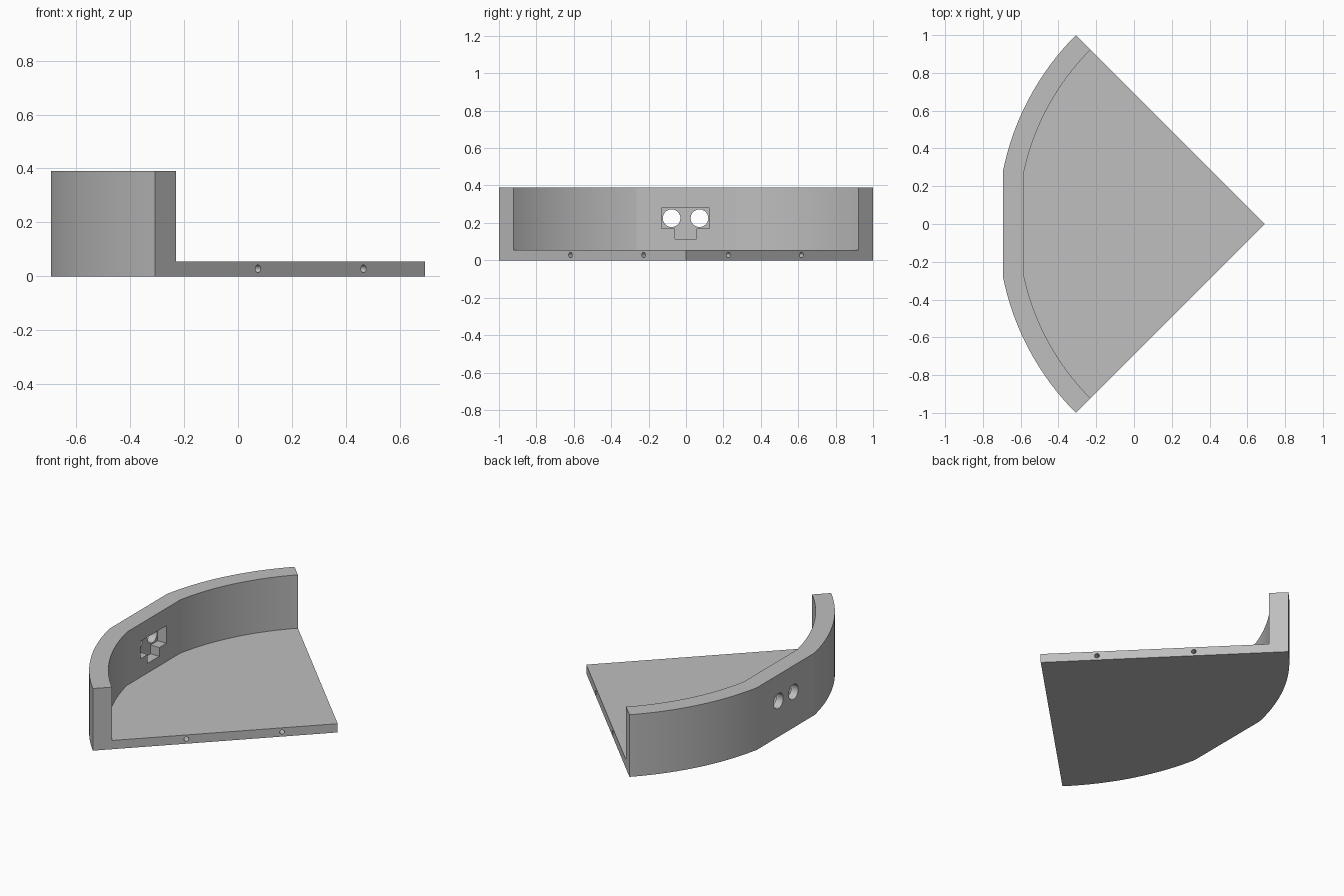
import bpy, bmesh, math
from mathutils import Vector, Matrix

if "Cube" in bpy.data.objects:
    bpy.data.objects.remove(bpy.data.objects["Cube"], do_unlink=True)

APEX = 0.6925            # x of the pointed corner
R_OUT, R_IN = 1.4142, 1.3046
FLAT = 0.2036            # half angle of the flat middle panel
FLOOR, TOP = 0.055, 0.39
STEPS = 28

grey = bpy.data.materials.new("plain_grey")
grey.use_nodes = True
colour = (0.52, 0.52, 0.52, 1)
grey.diffuse_color = colour
grey.node_tree.nodes["Principled BSDF"].inputs["Base Color"].default_value = colour


def make_object(name, bm):
    bmesh.ops.recalc_face_normals(bm, faces=bm.faces)
    mesh = bpy.data.meshes.new(name)
    bm.to_mesh(mesh)
    bm.free()
    mesh.materials.append(grey)
    ob = bpy.data.objects.new(name, mesh)
    bpy.context.collection.objects.link(ob)
    return ob


# Quarter-circle outline: two arcs joined by a straight middle panel
half = [FLAT + (math.pi / 4 - FLAT) * i / STEPS for i in range(STEPS + 1)]
angles = [-a for a in reversed(half)] + half


def arc(bm, radius, z):
    return [bm.verts.new((APEX - radius * math.cos(a), radius * math.sin(a), z))
            for a in angles]


# Floor and curved wall as one solid
bm = bmesh.new()
out_low, out_top = arc(bm, R_OUT, 0), arc(bm, R_OUT, TOP)
in_low, in_top = arc(bm, R_IN, FLOOR), arc(bm, R_IN, TOP)
tip_low = bm.verts.new((APEX, 0, 0))
tip_top = bm.verts.new((APEX, 0, FLOOR))
bm.faces.new(out_low + [tip_low])
bm.faces.new(in_low + [tip_top])
for a, b in ((out_low, out_top), (out_top, in_top), (in_top, in_low)):
    for i in range(len(angles) - 1):
        bm.faces.new((a[i], a[i + 1], b[i + 1], b[i]))
for end in (0, -1):
    bm.faces.new((out_low[end], tip_low, tip_top, in_low[end], in_top[end], out_top[end]))
body = make_object("corner_base_with_wall", bm)


def box_cutter(name, low, high):
    low, high = Vector(low), Vector(high)
    bm = bmesh.new()
    mat = Matrix.Translation((low + high) / 2) @ Matrix.Diagonal((*(high - low), 1))
    bmesh.ops.create_cube(bm, size=1, matrix=mat)
    return make_object(name, bm)


def round_cutter(name, centre, axis, radius, length, sides):
    bm = bmesh.new()
    turn = Vector(axis).to_track_quat('Z', 'Y').to_matrix().to_4x4()
    bmesh.ops.create_cone(bm, cap_ends=True, segments=sides, radius1=radius,
                          radius2=radius, depth=length,
                          matrix=Matrix.Translation(centre) @ turn)
    return make_object(name, bm)


# Sensor recess, plug slot and two round windows in the flat panel
back = -0.645
cutters = [box_cutter("sensor_recess", (back, -0.13, 0.17), (-0.5, 0.125, 0.28)),
           box_cutter("plug_slot", (back, -0.06, 0.115), (-0.5, 0.055, 0.2))]
for y in (-0.077, 0.072):
    cutters.append(round_cutter("sensor_window", (-0.65, y, 0.225), (1, 0, 0), 0.047, 0.3, 48))

# Pin holes in both straight edges
for side in (-1, 1):
    for d in (0.227, 0.618):
        cutters.append(round_cutter("pin_hole", (APEX - d, side * d, 0.028),
                                    (1, side, 0), 0.014, 0.3, 24))

bpy.context.view_layer.objects.active = body
body.select_set(True)
for cutter in cutters:
    mod = body.modifiers.new("cut", 'BOOLEAN')
    mod.operation = 'DIFFERENCE'
    mod.solver = 'EXACT'
    mod.object = cutter
    bpy.ops.object.modifier_apply(modifier=mod.name)
    bpy.data.objects.remove(cutter, do_unlink=True)

# Smooth the arcs and round holes only (24-sided pins turn 15 degrees per side)
bpy.ops.object.shade_smooth_by_angle(angle=math.radians(10))
